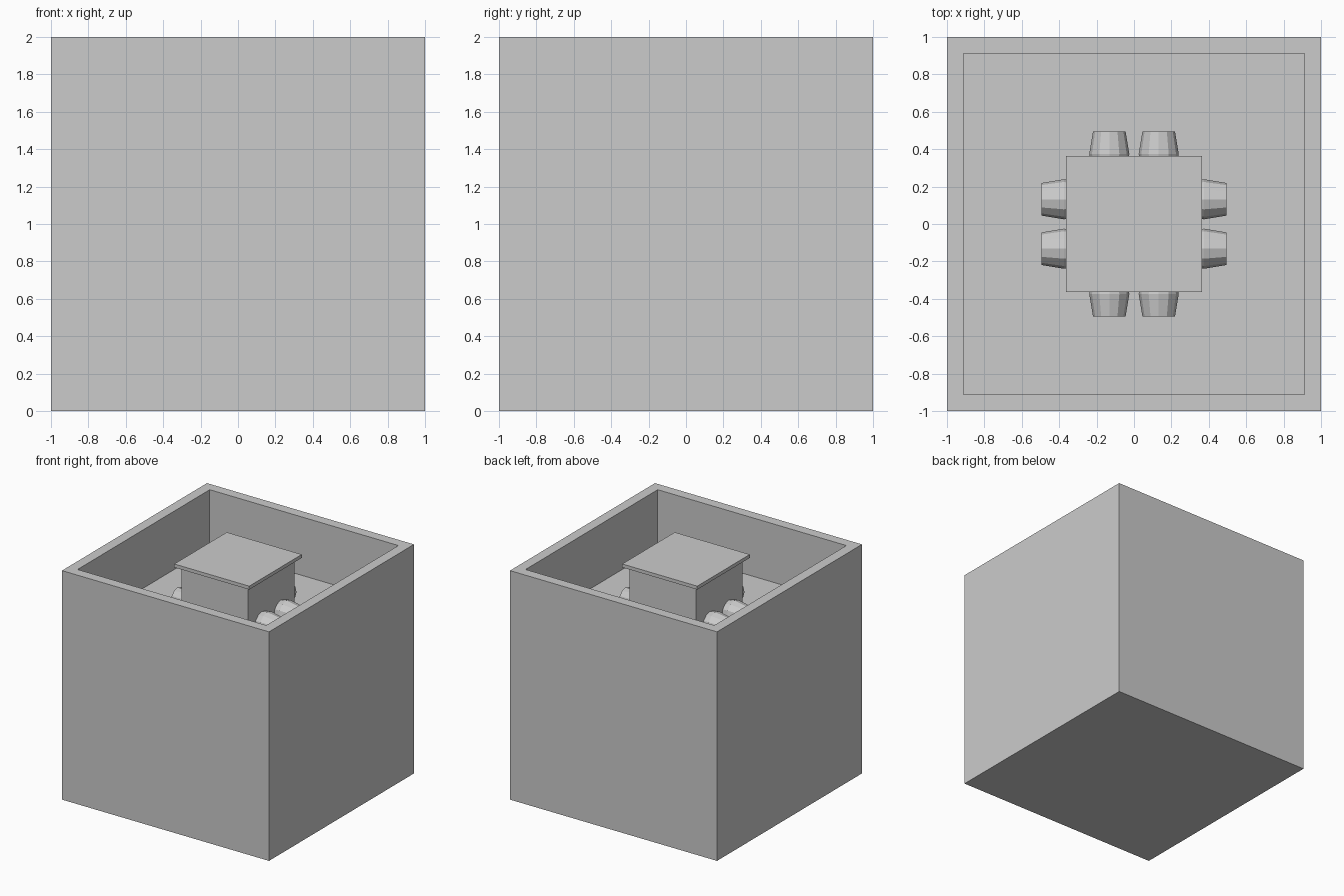
import bpy, bmesh, math
from mathutils import Matrix

if "Cube" in bpy.data.objects:
    bpy.data.objects.remove(bpy.data.objects["Cube"])

FLOOR = 1.49     # height of the recessed floor


def finish(name, bm):
    bmesh.ops.recalc_face_normals(bm, faces=bm.faces[:])
    mesh = bpy.data.meshes.new(name)
    bm.to_mesh(mesh)
    bm.free()
    obj = bpy.data.objects.new(name, mesh)
    bpy.context.collection.objects.link(obj)
    return obj


def box(name, half, z0, z1):
    bm = bmesh.new()
    bmesh.ops.create_cube(bm, size=1, matrix=Matrix.Translation((0, 0, (z0 + z1) / 2))
                          @ Matrix.Diagonal((2 * half, 2 * half, z1 - z0, 1)))
    return finish(name, bm)


# Planter-like block: inset the top face and sink it to form the basin
bm = bmesh.new()
bmesh.ops.create_cube(bm, size=2, matrix=Matrix.Translation((0, 0, 1)))
top = max(bm.faces, key=lambda f: f.calc_center_median().z)
bmesh.ops.inset_region(bm, faces=[top], thickness=0.125)
inner = bmesh.ops.extrude_face_region(bm, geom=[top])
bmesh.ops.delete(bm, geom=[top], context='FACES_ONLY')
for v in (g for g in inner["geom"] if isinstance(g, bmesh.types.BMVert)):
    v.co.z = FLOOR
finish("basin_block", bm)

# Centre pillar and its overhanging cap
box("pillar", 0.322, FLOOR - 0.02, 1.955)
box("pillar_cap", 0.3625, 1.955, 1.985)


# Tapered spouts, two on each pillar face
def spout(name, angle, offset):
    sides = 12
    bm = bmesh.new()
    rings = []
    for r, d in [(0.095, 0.31), (0.107, 0.375), (0.087, 0.495)]:
        rings.append([bm.verts.new((d,
                                    offset + r * math.cos(2 * math.pi * i / sides),
                                    1.567 + r * math.sin(2 * math.pi * i / sides)))
                      for i in range(sides)])
    for a, b in zip(rings, rings[1:]):
        for i in range(sides):
            j = (i + 1) % sides
            bm.faces.new((a[i], a[j], b[j], b[i]))
    bm.faces.new(rings[0])
    bm.faces.new(rings[-1])
    bm.transform(Matrix.Rotation(angle, 4, 'Z'))
    finish(name, bm)


for k, side in enumerate(("right", "back", "left", "front")):
    for n, off in enumerate((-0.132, 0.132), 1):
        spout(f"{side}_spout_{n}", k * math.pi / 2, off)
